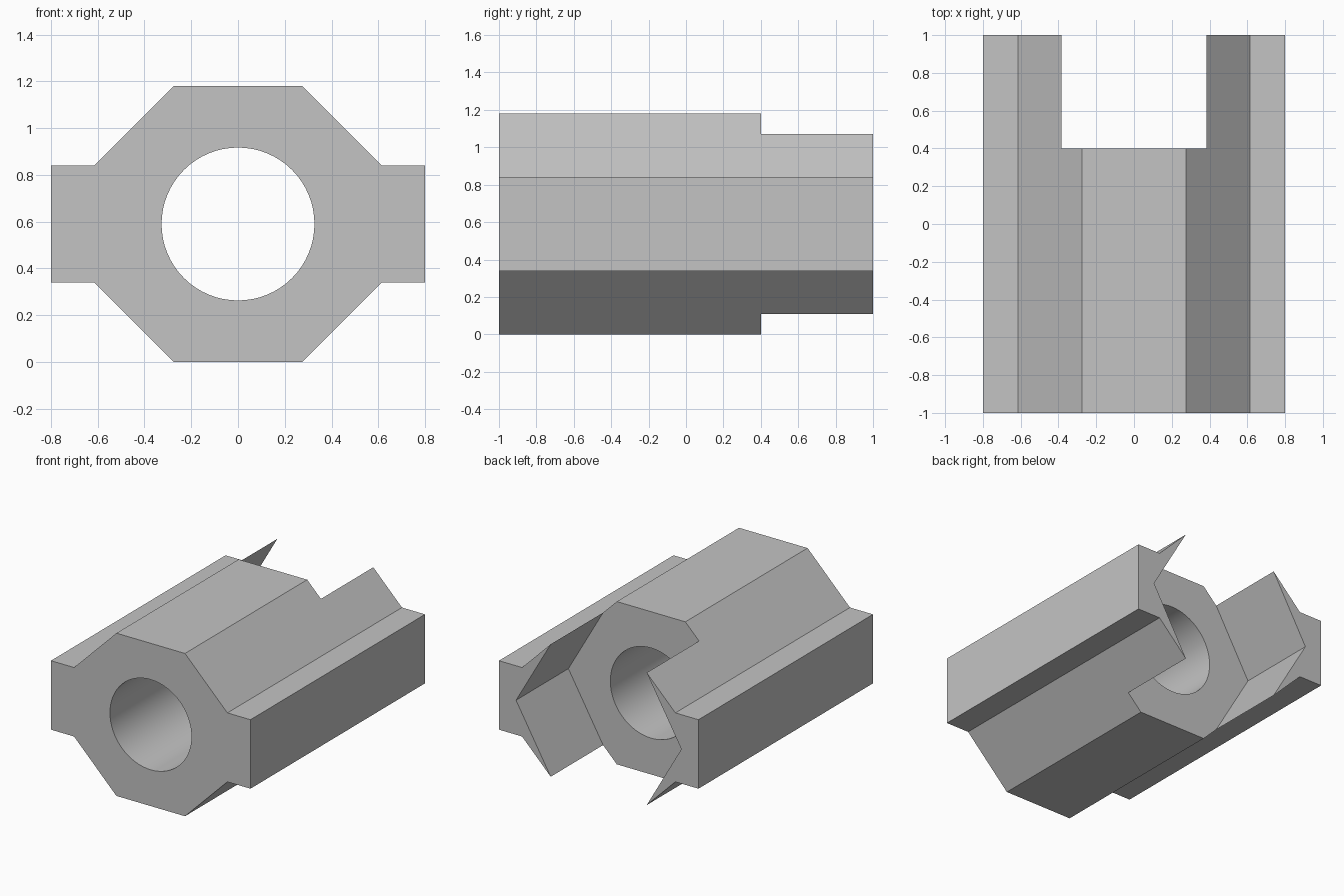
import bpy
import bmesh
import math

if "Cube" in bpy.data.objects:
    bpy.data.objects.remove(bpy.data.objects["Cube"], do_unlink=True)

MID_Z = 0.59      # height of the bore axis
BORE = 0.327      # bore radius
SLOT_Y = 0.4      # depth at which the rear slot ends

grey = bpy.data.materials.new("plain grey")
grey.use_nodes = True
colour = (0.55, 0.55, 0.55, 1)
grey.diffuse_color = colour
grey.node_tree.nodes["Principled BSDF"].inputs["Base Color"].default_value = colour


def prism(name, quarter, y0, y1):
    """Extrude along y a section mirrored from its upper right quarter."""
    upper = quarter + [(-x, z) for x, z in reversed(quarter)]
    lower = [(-x, -z) for x, z in upper]
    section = []
    for p in upper + lower:
        if p not in section:
            section.append(p)
    bm = bmesh.new()
    face = bm.faces.new([bm.verts.new((x, y0, z + MID_Z)) for x, z in section])
    extruded = bmesh.ops.extrude_face_region(bm, geom=[face])["geom"]
    verts = [g for g in extruded if isinstance(g, bmesh.types.BMVert)]
    bmesh.ops.translate(bm, verts=verts, vec=(0, y1 - y0, 0))
    bmesh.ops.recalc_face_normals(bm, faces=bm.faces)
    mesh = bpy.data.meshes.new(name)
    bm.to_mesh(mesh)
    bm.free()
    mesh.materials.append(grey)
    obj = bpy.data.objects.new(name, mesh)
    bpy.context.collection.objects.link(obj)
    return obj


def cut(target, cutter):
    """Subtract a cutter from the target, then discard it."""
    cutter.hide_render = True
    mod = target.modifiers.new("cut", "BOOLEAN")
    mod.operation = "DIFFERENCE"
    mod.solver = "EXACT"
    mod.object = cutter
    bpy.ops.object.select_all(action="DESELECT")
    bpy.context.view_layer.objects.active = target
    target.select_set(True)
    bpy.ops.object.modifier_apply(modifier=mod.name)
    bpy.data.objects.remove(cutter, do_unlink=True)


# Octagonal body with a flange along each side
body = prism("flanged_body", [(0.8, 0.25), (0.615, 0.25), (0.275, MID_Z)], -1, 1)

# V-walled slot through the rear, open above and below
slot = prism("slot_cutter", [(0.663, 0), (0.378, 0.492), (0.378, 0.8)], SLOT_Y, 1.2)
cut(body, slot)

# Round bore along the length
bpy.ops.mesh.primitive_cylinder_add(vertices=64, radius=BORE, depth=3,
                                    location=(0, 0, MID_Z),
                                    rotation=(math.pi / 2, 0, 0))
bore = bpy.context.object
bore.name = "bore_cutter"
bore.data.materials.append(grey)
cut(body, bore)

bpy.ops.object.shade_smooth_by_angle(angle=math.radians(25))
